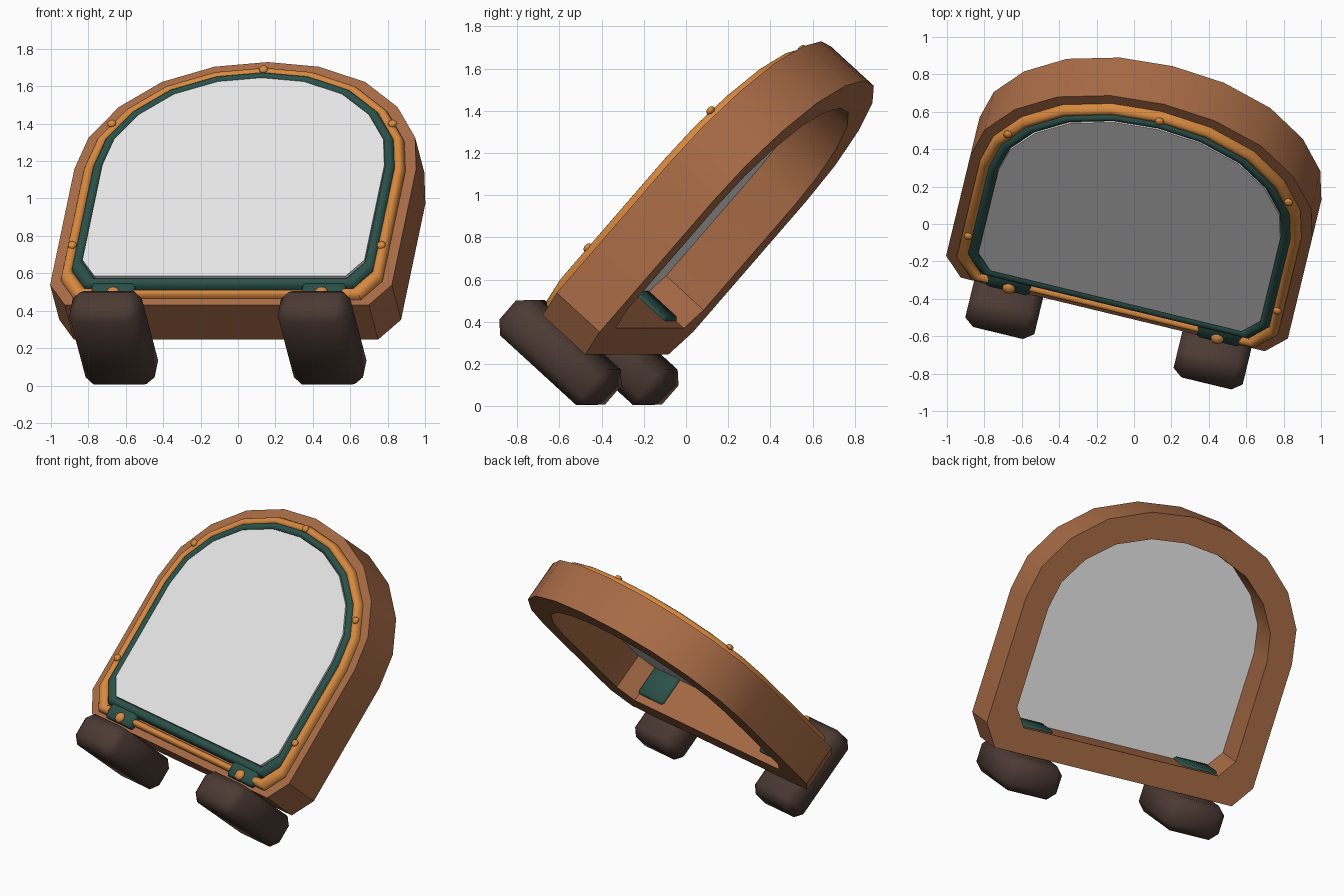
import bpy, bmesh, math
from mathutils import Matrix

if "Cube" in bpy.data.objects:
    bpy.data.objects.remove(bpy.data.objects["Cube"], do_unlink=True)

# Everything is built flat (x across, y up the panel, z out of its face), then leaned back and turned
POSE = (Matrix.Translation((-0.105, -0.449, 0.471))
        @ Matrix.Rotation(math.radians(-13.6), 4, 'Z')
        @ Matrix.Rotation(math.radians(48.3), 4, 'X'))

# Right half of the arched outline, as fractions of half width and height
HALF = [(0.89, 0), (1, 0.082), (1, 0.56), (0.955, 0.69),
        (0.815, 0.815), (0.595, 0.918), (0.305, 0.981)]


def material(name, color):
    m = bpy.data.materials.new(name)
    m.use_nodes = True
    m.diffuse_color = (*color, 1)
    bsdf = next(n for n in m.node_tree.nodes if n.type == 'BSDF_PRINCIPLED')
    bsdf.inputs["Base Color"].default_value = (*color, 1)
    bsdf.inputs["Roughness"].default_value = 0.7
    return m


WOOD = material("warm brown", (0.39, 0.147, 0.061))
BRASS = material("orange brass", (0.68, 0.25, 0.05))
TEAL = material("dark teal", (0.024, 0.082, 0.068))
GLASS = material("pale grey", (0.80, 0.80, 0.80))
RUBBER = material("dark umber", (0.072, 0.043, 0.034))


def outline(half_width, bottom, top):
    right = [(x * half_width, bottom + y * (top - bottom)) for x, y in HALF]
    return right + [(0, top)] + [(-x, y) for x, y in reversed(right)]


def finish(name, bm, mat, angle=35):
    bmesh.ops.recalc_face_normals(bm, faces=bm.faces)
    mesh = bpy.data.meshes.new(name)
    bm.to_mesh(mesh)
    bm.free()
    mesh.materials.append(mat)
    obj = bpy.data.objects.new(name, mesh)
    bpy.context.collection.objects.link(obj)
    obj.matrix_world = POSE
    bpy.ops.object.select_all(action='DESELECT')
    obj.select_set(True)
    bpy.context.view_layer.objects.active = obj
    bpy.ops.object.shade_smooth_by_angle(angle=math.radians(angle))


def skin(name, lines, mat, closed):
    """Skin a closed section along a path; each line is (path points, z)."""
    bm = bmesh.new()
    rows = [[bm.verts.new((x, y, z)) for x, y in pts] for pts, z in lines]
    count = len(rows[0])
    for i, row in enumerate(rows):
        nxt = rows[(i + 1) % len(rows)]
        for j in range(count if closed else count - 1):
            k = (j + 1) % count
            bm.faces.new((row[j], row[k], nxt[k], nxt[j]))
    if not closed:
        for end in (0, -1):
            bm.faces.new([row[end] for row in rows])
    finish(name, bm, mat)


def bead(width, height, sides=10):
    """Half-round profile as (outward offset, height) pairs."""
    return [(width * math.cos(math.pi * i / sides),
             height * math.sin(math.pi * i / sides)) for i in range(sides + 1)]


def block(name, x, y, z, mat, bevel):
    """Chamfered box given by its extents on each axis."""
    bm = bmesh.new()
    bmesh.ops.create_cube(bm, size=1)
    for v in bm.verts:
        v.co = [(r[0] + r[1]) / 2 + c * (r[1] - r[0]) for c, r in zip(v.co, (x, y, z))]
    bmesh.ops.bevel(bm, geom=bm.edges[:], offset=bevel, segments=1,
                    profile=0.5, affect='EDGES')
    finish(name, bm, mat, 50)


def stud(name, x, y, z, radius):
    bm = bmesh.new()
    bmesh.ops.create_uvsphere(bm, u_segments=12, v_segments=8, radius=radius)
    bmesh.ops.scale(bm, vec=(1, 1, 0.7), verts=bm.verts)
    bmesh.ops.translate(bm, vec=(x, y, z), verts=bm.verts)
    finish(name, bm, BRASS, 60)


# Deep arched frame
outer, hole = outline(0.94, -0.053, 1.685), outline(0.772, 0.114, 1.51)
skin("frame", [(outer, 0), (outer, -0.28), (hole, -0.28), (hole, 0)], WOOD, True)

# Thick pane filling the opening and standing proud of the frame
bm = bmesh.new()
low, high = ([bm.verts.new((x, y, z)) for x, y in outline(0.776, 0.11, 1.53)]
             for z in (-0.035, 0.048))
for j in range(len(low)):
    k = (j + 1) % len(low)
    bm.faces.new((low[j], low[k], high[k], high[j]))
bm.faces.new(low)
bm.faces.new(high)
finish("pane", bm, GLASS, 20)

# Gasket bead around the pane
skin("gasket", [(outline(0.802 + d, 0.08 - d, 1.553 + d), h)
                for d, h in bead(0.032, 0.053)], TEAL, True)

# Brass trim: arch with short returns, and a thinner bar between the brackets
arch = []
for d, h in bead(0.031, 0.045):
    bottom = 0.012 - d
    arch.append(([(0.69, bottom)] + outline(0.853 + d, bottom, 1.593 + d)
                 + [(-0.69, bottom)], h))
skin("trim_arch", arch, BRASS, False)
skin("trim_bar", [([(0.465, 0.015 - d), (-0.465, 0.015 - d)], h)
                  for d, h in bead(0.023, 0.036)], BRASS, False)

# Studs on the arch
stud("top_stud", 0, 1.593, 0.045, 0.024)
for side, s in (("left", 1), ("right", -1)):
    stud(side + "_upper_stud", s * 0.772, 1.205, 0.045, 0.024)
    stud(side + "_lower_stud", s * 0.85, 0.335, 0.045, 0.024)

    # Bracket over the bottom rail, its bolt, and the foot below
    span = sorted((s * 0.46, s * 0.70))
    block(side + "_bracket_front", span, (-0.035, 0.09), (-0.02, 0.042), TEAL, 0.014)
    block(side + "_bracket_inside", span, (0.095, 0.132), (-0.23, 0), TEAL, 0.014)
    stud(side + "_bracket_bolt", s * 0.573, 0, 0.04, 0.036)
    block(side + "_foot", sorted((s * 0.383, s * 0.763)), (-0.282, -0.056),
          (-0.437, 0.166), RUBBER, 0.053)
